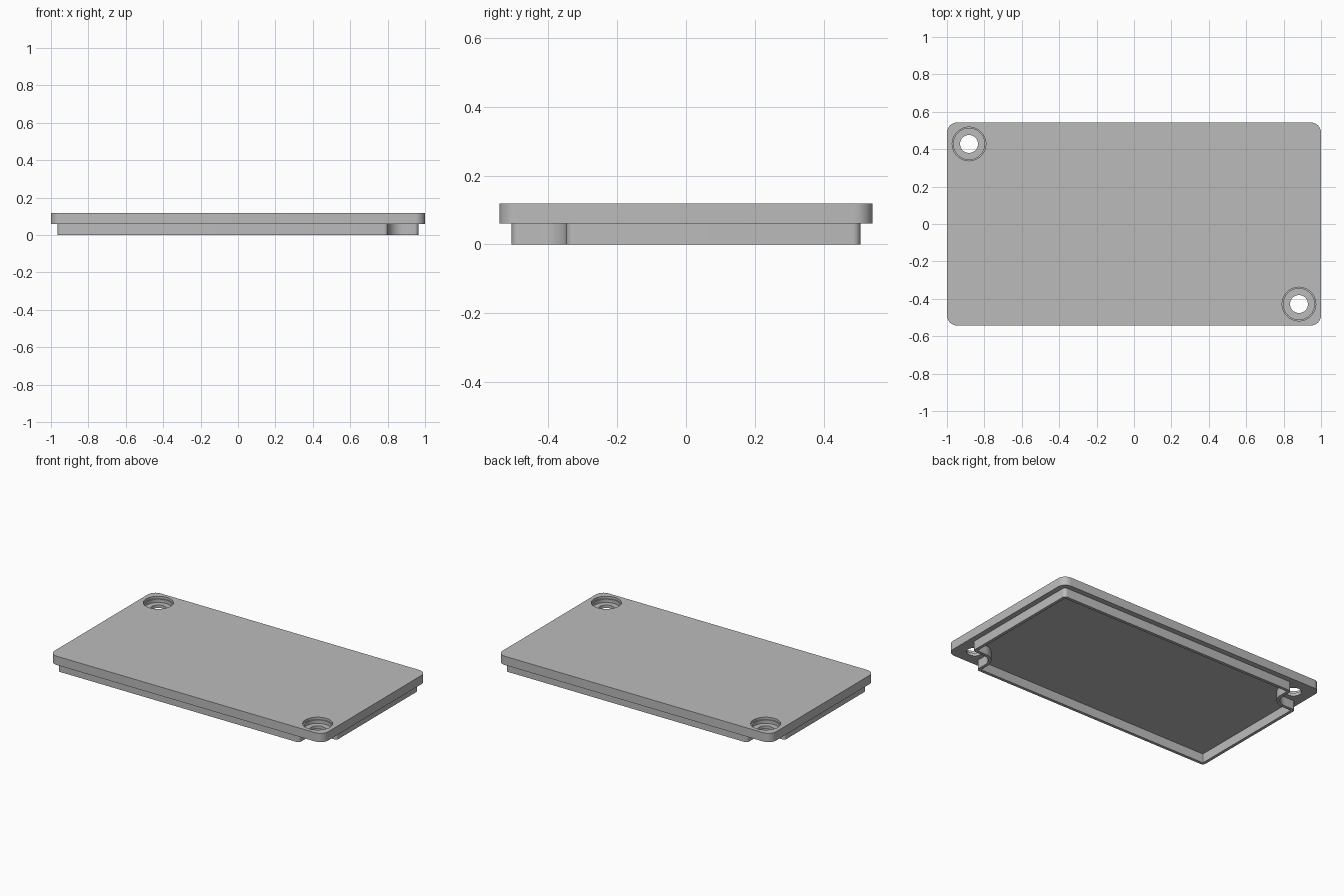
import bpy, bmesh
from math import sin, cos, radians, pi

if "Cube" in bpy.data.objects:
    bpy.data.objects.remove(bpy.data.objects["Cube"])

grey = bpy.data.materials.new("plain grey")
grey.use_nodes = True
colour = (0.5, 0.5, 0.5, 1)
grey.diffuse_color = colour
grey.node_tree.nodes["Principled BSDF"].inputs["Base Color"].default_value = colour

LID_X, LID_Y, LID_BOTTOM, LID_TOP = 1.0, 0.543, 0.06, 0.118
LIP_X, LIP_Y, WALL, FILLET = 0.965, 0.507, 0.02, 0.022
SCREW_X, SCREW_Y, NOTCH = 0.882, -0.428, 0.08


def arc(cx, cy, r, start, end, steps=8):
    angles = [radians(start + (end - start) * i / steps) for i in range(steps + 1)]
    return [(cx + r * cos(a), cy + r * sin(a)) for a in angles]


def both_halves(points):
    """Complete an outline with its half-turn copy."""
    return points + [(-x, -y) for x, y in points]


def lip_outline(inset):
    r = FILLET - inset
    half = arc(SCREW_X - NOTCH - FILLET, FILLET - LIP_Y, r, -90, 0)
    half += arc(SCREW_X, SCREW_Y, NOTCH + inset, 180, 90, 16)
    half += arc(LIP_X - FILLET, SCREW_Y + NOTCH + FILLET, r, -90, 0)
    half += arc(LIP_X - FILLET, LIP_Y - FILLET, r, 0, 90)
    return both_halves(half)


def finish(name, bm):
    bmesh.ops.recalc_face_normals(bm, faces=bm.faces)
    mesh = bpy.data.meshes.new(name)
    bm.to_mesh(mesh)
    bm.free()
    mesh.materials.append(grey)
    obj = bpy.data.objects.new(name, mesh)
    bpy.context.collection.objects.link(obj)
    return obj


def activate(obj):
    bpy.ops.object.select_all(action="DESELECT")
    obj.select_set(True)
    bpy.context.view_layer.objects.active = obj


def add_loop(bm, points, z):
    return [bm.verts.new((x, y, z)) for x, y in points]


def bridge(bm, a, b):
    for i in range(len(a)):
        j = (i + 1) % len(a)
        bm.faces.new((a[i], a[j], b[j], b[i]))


# Lid plate with rounded corners
r = 0.055
outline = both_halves(arc(LID_X - r, r - LID_Y, r, -90, 0)
                      + arc(LID_X - r, LID_Y - r, r, 0, 90))
bm = bmesh.new()
low, high = add_loop(bm, outline, LID_BOTTOM), add_loop(bm, outline, LID_TOP)
bridge(bm, low, high)
bm.faces.new(low)
bm.faces.new(high)
lid = finish("lid_plate", bm)

# Stepped screw holes, cut at opposite corners
profile = [(0.048, 0.0), (0.048, 0.08), (0.083, 0.08),
           (0.083, 0.102), (0.09, 0.102), (0.09, 0.2)]
for side in (1, -1):
    bm = bmesh.new()
    rings = []
    for radius, z in profile:
        circle = arc(side * SCREW_X, side * SCREW_Y, radius, 0, 360, 48)[:-1]
        rings.append(add_loop(bm, circle, z))
    for a, b in zip(rings, rings[1:]):
        bridge(bm, a, b)
    bm.faces.new(rings[0])
    bm.faces.new(rings[-1])
    cutter = finish("screw_hole_cutter", bm)
    cutter.hide_render = True
    activate(lid)
    cut = lid.modifiers.new("screw_hole", "BOOLEAN")
    cut.operation = "DIFFERENCE"
    cut.solver = "EXACT"
    cut.object = cutter
    bpy.ops.object.modifier_apply(modifier=cut.name)
    bpy.data.objects.remove(cutter)

# Thin locating lip that steps around the screw holes
bm = bmesh.new()
loops = [add_loop(bm, lip_outline(inset), z) for inset, z in
         ((0, 0), (0, LID_BOTTOM), (WALL, LID_BOTTOM), (WALL, 0))]
for i in range(4):
    bridge(bm, loops[i], loops[(i + 1) % 4])
lip = finish("locating_lip", bm)

for obj in (lid, lip):
    activate(obj)
    bpy.ops.object.shade_smooth_by_angle(angle=pi / 6)
